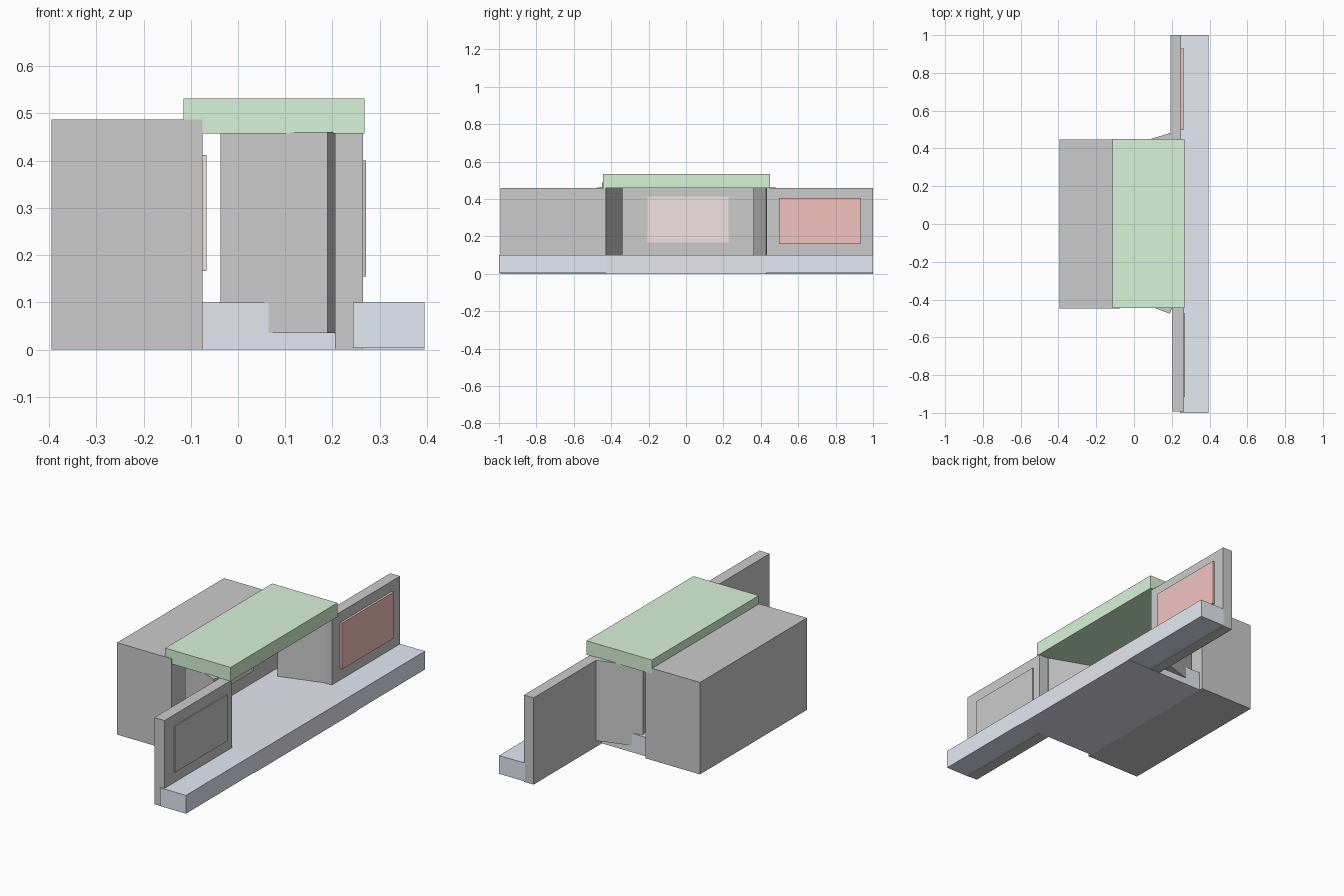
import bpy, bmesh

if "Cube" in bpy.data.objects:
    bpy.data.objects.remove(bpy.data.objects["Cube"])


def material(name, rgb):
    m = bpy.data.materials.new(name)
    m.diffuse_color = (*rgb, 1)
    m.use_nodes = True
    m.node_tree.nodes["Principled BSDF"].inputs["Base Color"].default_value = m.diffuse_color
    return m


green = material("roof_green", (0.68, 0.90, 0.68))
blue = material("step_blue", (0.78, 0.82, 0.91))
lavender = material("floor_lavender", (0.79, 0.79, 0.88))
red = material("panel_red", (0.90, 0.55, 0.52))
pink = material("panel_pink", (0.88, 0.77, 0.76))


def prism(name, outline, z0, z1, mat=None):
    """Extrude a plan outline from z0 up to z1."""
    bm = bmesh.new()
    face = bm.faces.new([bm.verts.new((x, y, z0)) for x, y in outline])
    top = bmesh.ops.extrude_face_region(bm, geom=[face])["geom"]
    for v in top:
        if isinstance(v, bmesh.types.BMVert):
            v.co.z = z1
    bmesh.ops.recalc_face_normals(bm, faces=bm.faces)
    mesh = bpy.data.meshes.new(name)
    bm.to_mesh(mesh)
    bm.free()
    ob = bpy.data.objects.new(name, mesh)
    bpy.context.collection.objects.link(ob)
    if mat:
        mesh.materials.append(mat)
    return ob


def box(name, x, y, z, mat=None):
    outline = [(x[0], y[0]), (x[1], y[0]), (x[1], y[1]), (x[0], y[1])]
    return prism(name, outline, z[0], z[1], mat)


# Rear block and overhanging roof
box("rear_block", (-0.395, -0.075), (-0.448, 0.447), (0, 0.487))
box("roof_canopy", (-0.115, 0.268), (-0.445, 0.45), (0.458, 0.532), green)

# Floor and the long front step
box("entry_floor", (-0.075, 0.395), (-0.428, 0.428), (0, 0.10), lavender)
box("front_step_a", (0.243, 0.395), (-1.0, -0.428), (0.003, 0.10), blue)
box("front_step_b", (0.243, 0.395), (0.428, 1.0), (0.003, 0.10), blue)

# Side walls
box("side_wall_a", (0.205, 0.265), (-0.993, -0.428), (0, 0.459))
box("side_wall_b", (0.193, 0.25), (0.43, 1.0), (0, 0.459))

# Angled entry walls, slightly different on each side
prism("angled_wall_a", [(-0.037, -0.39), (0.19, -0.475),
                        (0.209, -0.425), (-0.018, -0.34)], 0.035, 0.461)
prism("angled_wall_b", [(-0.037, 0.412), (0.19, 0.481),
                        (0.206, 0.429), (-0.021, 0.36)], 0.035, 0.461)

# Thin display panels
box("panel_a", (0.26, 0.271), (-0.915, -0.475), (0.155, 0.40))
box("panel_b", (0.245, 0.262), (0.498, 0.932), (0.16, 0.405), red)
box("panel_rear", (-0.08, -0.067), (-0.205, 0.228), (0.167, 0.412), pink)
